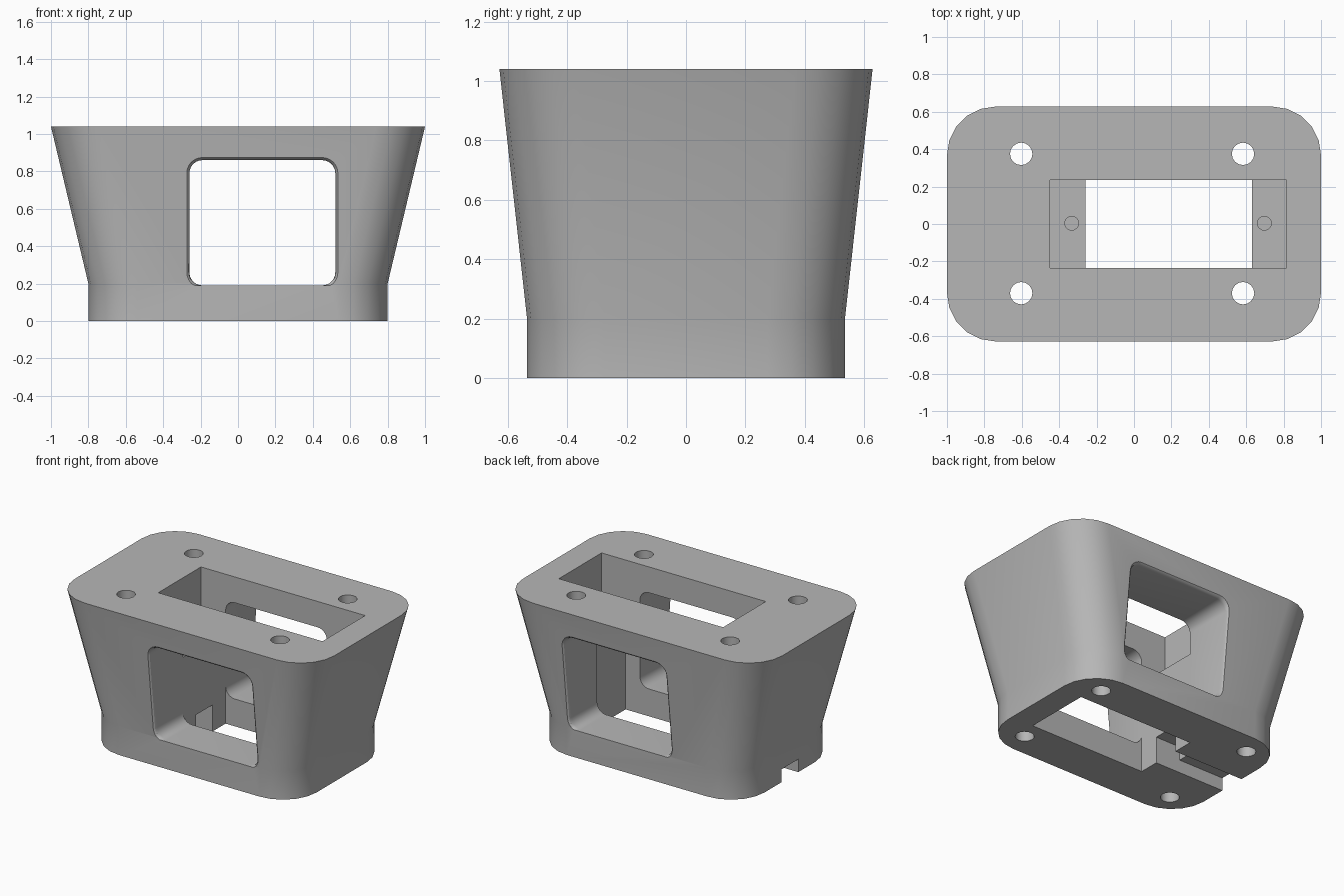
import bpy
import bmesh
from math import cos, sin, pi

cube = bpy.data.objects.get("Cube")
if cube:
    bpy.data.objects.remove(cube, do_unlink=True)

grey = bpy.data.materials.new("plain_grey")
grey.use_nodes = True
tone = (0.47, 0.47, 0.47, 1)
grey.diffuse_color = tone
grey.node_tree.nodes["Principled BSDF"].inputs["Base Color"].default_value = tone

BASE_X, BASE_Y, TOP_X, TOP_Y = 0.8, 0.535, 1.0, 0.628
NECK, HEIGHT = 0.2, 1.04


def rounded(hx, hy, r, seg):
    """Counter-clockwise rounded rectangle about the origin."""
    pts = []
    for q, (sx, sy) in enumerate(((1, 1), (-1, 1), (-1, -1), (1, -1))):
        for i in range(seg + 1):
            a = (q + i / seg) * pi / 2
            pts.append((sx * (hx - r) + r * cos(a), sy * (hy - r) + r * sin(a)))
    return pts


def loft(name, rings):
    """Closed solid through matching rings of points."""
    bm = bmesh.new()
    loops = [[bm.verts.new(p) for p in ring] for ring in rings]
    for a, b in zip(loops, loops[1:]):
        for i in range(len(a)):
            j = (i + 1) % len(a)
            bm.faces.new((a[i], a[j], b[j], b[i]))
    bm.faces.new(loops[0][::-1])
    bm.faces.new(loops[-1])
    bmesh.ops.recalc_face_normals(bm, faces=bm.faces)
    mesh = bpy.data.meshes.new(name)
    bm.to_mesh(mesh)
    bm.free()
    mesh.materials.append(grey)
    obj = bpy.data.objects.new(name, mesh)
    bpy.context.collection.objects.link(obj)
    return obj


def box(name, x0, x1, hy, z0, z1):
    ring = [(x0, -hy), (x1, -hy), (x1, hy), (x0, hy)]
    return loft(name, [[(x, y, z) for x, y in ring] for z in (z0, z1)])


def rod(name, x, y, r, z0, z1, n=16):
    ring = [(x + r * cos(2 * pi * i / n), y + r * sin(2 * pi * i / n)) for i in range(n)]
    return loft(name, [[(px, py, z) for px, py in ring] for z in (z0, z1)])


def wall(z):
    """Half depth of the flared body at a height."""
    return BASE_Y + (TOP_Y - BASE_Y) * max(0, z - NECK) / (HEIGHT - NECK)


def window_ring(side, inset, grow):
    """Window outline following the sloping wall; the sill stays sharp."""
    ring = []
    for x, z in rounded(0.39 + grow, 0.335 + grow, 0.07 + grow, 6):
        z = max(z + 0.525, 0.19)
        ring.append((x + 0.13, side * (wall(z) - inset), z))
    return ring


# Flared body with rounded corners
levels = ((BASE_X, BASE_Y, 0), (BASE_X, BASE_Y, NECK), (TOP_X, TOP_Y, HEIGHT))
body = loft("mount_body", [[(x, y, z) for x, y in rounded(hx, hy, 0.26, 5)]
                           for hx, hy, z in levels])

# Central shaft, stepped pocket with ledges, and cable slot
cutters = [
    box("shaft_cutter", -0.26, 0.63, 0.235, -0.1, 1.2),
    box("pocket_cutter", -0.45, 0.815, 0.235, 0.64, 1.2),
    box("slot_cutter", -1.1, 0, 0.093, -0.1, 0.09),
    box("inner_slot_cutter", -0.45, 0, 0.093, -0.1, 0.185),
]

# Front-to-back window with softened outer rims
profile = ((-0.02, 0.02), (0, 0.014), (0.008, 0.005), (0.025, 0))
cutters.append(loft("window_cutter",
                    [window_ring(-1, d, g) for d, g in profile]
                    + [window_ring(1, d, g) for d, g in reversed(profile)]))

# Four through holes and two blind ledge holes
for x in (-0.603, 0.583):
    for y in (-0.37, 0.375):
        cutters.append(rod("bolt_cutter", x, y, 0.06, -0.1, 1.2))
for x in (-0.333, 0.697):
    cutters.append(rod("screw_cutter", x, 0.004, 0.037, 0.3, 0.8))

# Cut everything out and bake the result
for cutter in cutters:
    cutter.hide_render = True
    mod = body.modifiers.new("cut", 'BOOLEAN')
    mod.operation = 'DIFFERENCE'
    mod.solver = 'EXACT'
    mod.object = cutter
bpy.context.view_layer.update()
graph = bpy.context.evaluated_depsgraph_get()
result = bpy.data.meshes.new_from_object(body.evaluated_get(graph))
body.modifiers.clear()
body.data = result
for cutter in cutters:
    bpy.data.objects.remove(cutter, do_unlink=True)

# Smooth corners, sharp edges
bpy.ops.object.select_all(action='DESELECT')
body.select_set(True)
bpy.context.view_layer.objects.active = body
bpy.ops.object.shade_smooth_by_angle(angle=0.55)
